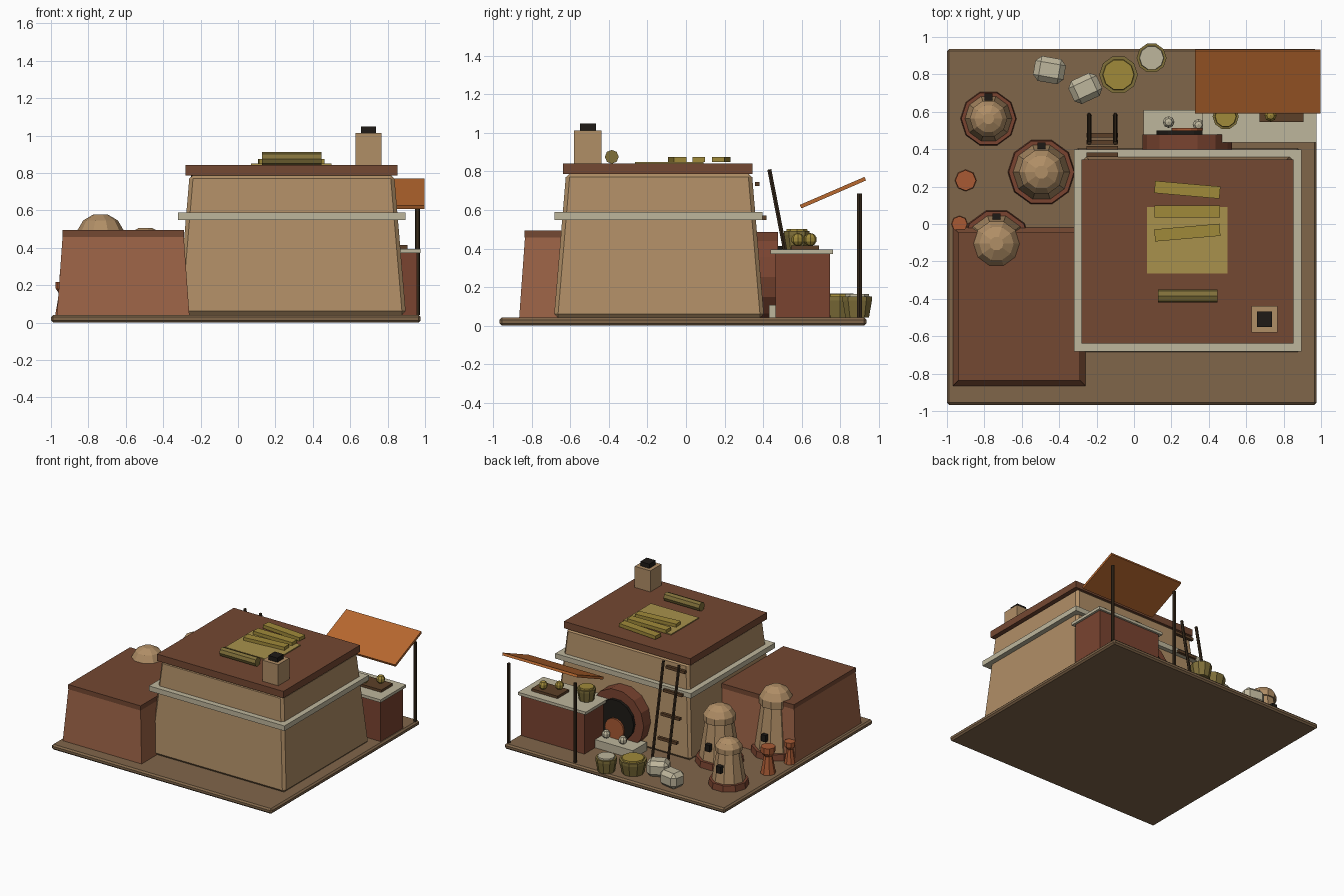
import bpy, bmesh
from math import radians, sin, cos, pi, atan2
from mathutils import Vector

if "Cube" in bpy.data.objects:
    bpy.data.objects.remove(bpy.data.objects["Cube"])


def mat(name, hexcol):
    rgb = [int(hexcol[i:i + 2], 16) / 255 for i in (0, 2, 4)]
    m = bpy.data.materials.new(name)
    m.diffuse_color = [((c + 0.055) / 1.055) ** 2.4 for c in rgb] + [1]
    m.use_nodes = True
    m.node_tree.nodes["Principled BSDF"].inputs["Base Color"].default_value = m.diffuse_color
    return m


SAND = mat("sand", "80664a")
PLASTER = mat("plaster", "b08e66")
CLAY = mat("clay", "9c6346")
ROOF = mat("roof_clay", "744832")
BRICK = mat("brick", "7a4430")
STONE = mat("pale_stone", "beb69c")
STRAW = mat("straw", "a8914c")
GOLD = mat("dry_grain", "a08a3a")
WICKER = mat("wicker", "80703a")
WOOD = mat("dark_wood", "35281a")
RUNG = mat("rung_wood", "5c4028")
CLOTH = mat("cloth", "b8682f")
RUST = mat("rust", "a85a34")
BLACK = mat("soot", "1e1a16")


def finish(name, bm, material, loc=(0, 0, 0), rot=(0, 0, 0), bevel=0):
    bmesh.ops.recalc_face_normals(bm, faces=bm.faces)
    me = bpy.data.meshes.new(name)
    bm.to_mesh(me)
    bm.free()
    me.materials.append(material)
    ob = bpy.data.objects.new(name, me)
    ob.location, ob.rotation_euler = loc, rot
    bpy.context.collection.objects.link(ob)
    if bevel:
        md = ob.modifiers.new("bevel", 'BEVEL')
        md.width, md.segments = bevel, 1
    return ob


def block(name, material, x, y, z, inset=0, bevel=0):
    """Box from ranges; inset narrows the top on every side."""
    bm = bmesh.new()
    bmesh.ops.create_cube(bm, size=1)
    for v in bm.verts:
        k = inset if v.co.z > 0 else 0
        v.co = (x[0] + k if v.co.x < 0 else x[1] - k,
                y[0] + k if v.co.y < 0 else y[1] - k,
                z[0] if v.co.z < 0 else z[1])
    return finish(name, bm, material, bevel=bevel)


def slab(name, material, size, loc, rot=(0, 0, 0), bevel=0):
    """Centred box that can be rotated."""
    bm = bmesh.new()
    bmesh.ops.create_cube(bm, size=1)
    bmesh.ops.scale(bm, vec=size, verts=bm.verts)
    return finish(name, bm, material, loc, rot, bevel)


def lathe(name, material, profile, loc, sides=10, rot=(0, 0, 0)):
    """Faceted turned solid from (radius, height) points."""
    bm = bmesh.new()
    rings = [[bm.verts.new((r * cos(2 * pi * i / sides), r * sin(2 * pi * i / sides), z))
              for i in range(sides)] for r, z in profile]
    for a, b in zip(rings, rings[1:]):
        for i in range(sides):
            j = (i + 1) % sides
            bm.faces.new((a[i], a[j], b[j], b[i]))
    bm.faces.new(rings[0])
    bm.faces.new(rings[-1])
    return finish(name, bm, material, loc, rot)


def rod(name, material, a, b, r=0.013, sides=6):
    a, b = Vector(a), Vector(b)
    d = b - a
    ob = lathe(name, material, [(r, 0), (r, d.length)], a, sides)
    ob.rotation_euler = d.to_track_quat('Z', 'Y').to_euler()
    return ob


def ball(name, material, r, loc):
    bm = bmesh.new()
    bmesh.ops.create_uvsphere(bm, u_segments=8, v_segments=5, radius=r)
    return finish(name, bm, material, loc)


G = 0.042  # ground level on top of the base

# ground base
block("ground_base", SAND, (-1, 0.977), (-0.967, 0.936), (0, G), bevel=0.012)

# main house
block("main_walls", PLASTER, (-0.322, 0.898), (-0.685, 0.405), (G, 0.79), inset=0.063, bevel=0.02)
block("wall_band", STONE, (-0.322, 0.896), (-0.683, 0.397), (0.549, 0.59))
block("main_roof", ROOF, (-0.28, 0.854), (-0.638, 0.345), (0.787, 0.842))

# side house
block("side_walls", CLAY, (-0.968, -0.26), (-0.865, -0.018), (G, 0.46), inset=0.03)
block("side_roof", ROOF, (-0.938, -0.288), (-0.837, -0.045), (0.457, 0.495))

# chimney
block("chimney", PLASTER, (0.627, 0.767), (-0.58, -0.438), (0.84, 1.013))
block("chimney_cap", BLACK, (0.657, 0.738), (-0.55, -0.468), (1.01, 1.048))

# roof mat, drying planks and rolled mat
block("roof_mat", STRAW, (0.07, 0.5), (-0.265, 0.09), (0.842, 0.85))
for i, (y, a) in enumerate(((0.183, -5), (0.067, 0), (-0.046, 5))):
    slab(f"drying_plank_{i + 1}", GOLD, (0.35, 0.065, 0.028), (0.285, y, 0.862), (0, 0, radians(a)))
rod("rolled_mat", WICKER, (0.127, -0.385, 0.876), (0.447, -0.385, 0.876), 0.036, 8)

# domed storage kilns
for i, (x, y, r, h) in enumerate(((-0.778, 0.563, 0.15, 0.378), (-0.495, 0.277, 0.18, 0.464),
                                  (-0.735, -0.105, 0.185, 0.537))):
    n = f"kiln_{i + 1}"
    lathe(n + "_footing", BRICK, [(r, 0), (r * 0.97, 0.05)], (x, y, G))
    lathe(n + "_body", PLASTER, [(r * 0.86, 0.03), (r * 0.58, h * 0.76)], (x, y, G))
    lathe(n + "_dome", PLASTER, [(r * 0.67, h * 0.73), (r * 0.67, h * 0.84),
                                 (r * 0.5, h * 0.94), (r * 0.2, h)], (x, y, G))
    slab(n + "_hatch", BLACK, (0.042, 0.04, 0.055), (x, y + r * 0.77, G + 0.165))

# waisted clay stands
for i, (x, y, r, h) in enumerate(((-0.9, 0.233, 0.058, 0.215), (-0.933, 0.0, 0.044, 0.175))):
    lathe(f"clay_stand_{i + 1}", RUST, [(r, 0), (r * 0.55, h * 0.65), (r * 0.95, h * 0.8),
                                        (r * 0.95, h)], (x, y, G), 8)

# round doorway
back = (radians(-90), 0, 0)
for n, m, r, z, y in (("door_rim", BRICK, 0.24, 0.252, 0.478), ("door_opening", BLACK, 0.165, 0.252, 0.5),
                      ("door_disc", RUST, 0.085, 0.185, 0.514)):
    lathe(n, m, [(r, 0), (r, y - 0.33)], (0.285, 0.33, z), 14, back)

# doorstep with small pots
block("doorstep", STONE, (0.05, 0.52), (0.43, 0.61), (G, 0.108))
for i, p in enumerate(((0.185, 0.545), (0.345, 0.53))):
    ball(f"step_pot_{i + 1}", STONE, 0.033, (*p, 0.135))

# ladder
for s, x in (("left", -0.24), ("right", -0.1)):
    rod(f"ladder_rail_{s}", WOOD, (x, 0.582, G), (x, 0.432, 0.81), 0.012)
for i, (y, z) in enumerate(((0.37, 0.735), (0.405, 0.56), (0.437, 0.38), (0.475, 0.2))):
    slab(f"ladder_rung_{i + 1}", RUNG, (0.17, 0.024, 0.022), (-0.17, y, z))

# market counter
block("counter_body", BRICK, (0.39, 0.957), (0.463, 0.747), (G, 0.374))
block("counter_top", STONE, (0.366, 0.975), (0.437, 0.763), (0.372, 0.395))
block("tray", RUNG, (0.67, 0.905), (0.545, 0.69), (0.395, 0.415))
for i, p in enumerate(((0.73, 0.58), (0.83, 0.645))):
    ball(f"tray_fruit_{i + 1}", GOLD, 0.034, (*p, 0.447))

# awning and posts
for i, x in enumerate((0.365, 0.96)):
    rod(f"awning_post_{i + 1}", WOOD, (x, 0.9, G), (x, 0.9, 0.685), 0.014)
slab("awning", CLOTH, (0.672, 0.365, 0.02), (0.661, 0.762, 0.69), (atan2(0.147, 0.34), 0, 0))

# baskets with fill
for i, (x, y, z, r, h, m) in enumerate(((-0.083, 0.798, G, 0.103, 0.11, GOLD), (0.094, 0.888, G, 0.08, 0.11, STONE),
                                        (0.49, 0.575, 0.395, 0.07, 0.095, GOLD))):
    lathe(f"basket_{i + 1}", WICKER, [(r * 0.8, 0), (r, h * 0.8), (r, h)], (x, y, z), 10)
    lathe(f"basket_fill_{i + 1}", m, [(r * 0.85, h * 0.9), (r * 0.8, h + 0.012)], (x, y, z), 10)

# pale sacks
for i, (x, y, a) in enumerate(((-0.452, 0.823, -10), (-0.26, 0.725, 25))):
    slab(f"sack_{i + 1}", STONE, (0.165, 0.135, 0.125), (x, y, G + 0.062), (0, 0, radians(a)), 0.03)
